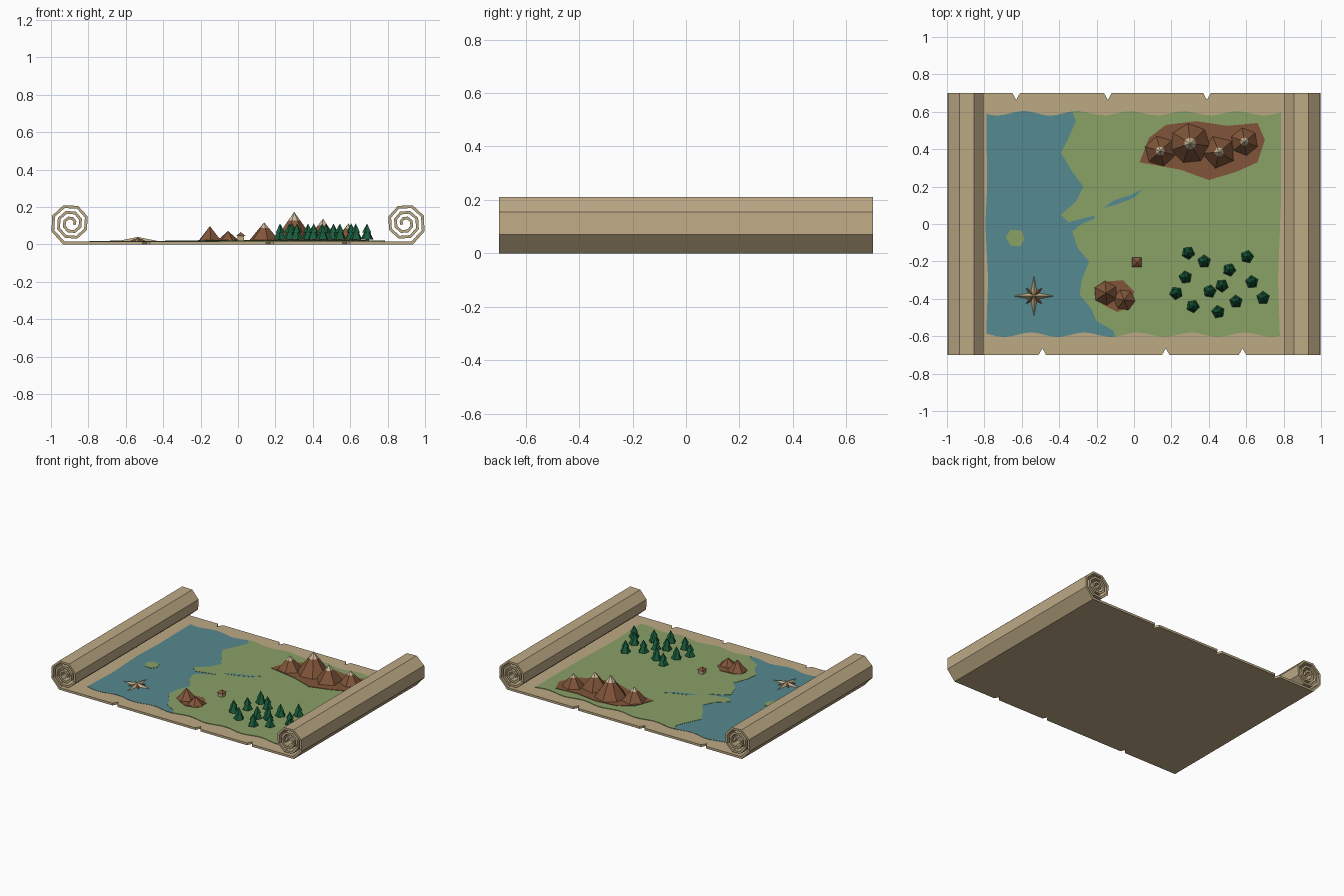
import bpy, bmesh, math, random
from mathutils import Matrix, Vector

random.seed(4)
if "Cube" in bpy.data.objects:
    bpy.data.objects.remove(bpy.data.objects["Cube"])


def material(name, rgb):
    mat = bpy.data.materials.new(name)
    mat.use_nodes = True
    color = [(c / 255) ** 2.2 for c in rgb] + [1]
    mat.diffuse_color = color
    mat.node_tree.nodes["Principled BSDF"].inputs["Base Color"].default_value = color
    return mat


PARCHMENT = material("parchment", (188, 168, 132))
WATER = material("sea blue", (86, 136, 142))
LAND = material("grass green", (136, 160, 102))
ROCK = material("rock brown", (128, 86, 60))
SNOW = material("pale peak", (205, 185, 155))
TREE = material("pine green", (30, 92, 62))
BARK = material("dark bark", (92, 66, 48))

THICK = 0.016      # sheet thickness
EDGE = 0.7         # half depth of the sheet
GROUND = 0.02      # top of the land plate


def finish(bm, name, *mats):
    bmesh.ops.recalc_face_normals(bm, faces=bm.faces)
    mesh = bpy.data.meshes.new(name)
    bm.to_mesh(mesh)
    bm.free()
    for mat in mats:
        mesh.materials.append(mat)
    obj = bpy.data.objects.new(name, mesh)
    bpy.context.collection.objects.link(obj)
    return obj


def plate(name, outline, bottom, top, mat):
    """Flat outline raised into a thin slab."""
    bm = bmesh.new()
    face = bm.faces.new([bm.verts.new((x, y, bottom)) for x, y in outline])
    new = bmesh.ops.extrude_face_region(bm, geom=[face], use_keep_orig=True)["geom"]
    verts = [v for v in new if isinstance(v, bmesh.types.BMVert)]
    bmesh.ops.translate(bm, vec=(0, 0, top - bottom), verts=verts)
    return finish(bm, name, mat)


def cone(bm, sides, r1, r2, z1, z2, x=0, y=0, turn=0, slot=0):
    place = Matrix.Translation((x, y, (z1 + z2) / 2)) @ Matrix.Rotation(turn, 4, "Z")
    verts = bmesh.ops.create_cone(bm, cap_ends=True, segments=sides, radius1=r1,
                                  radius2=r2, depth=z2 - z1, matrix=place)["verts"]
    for face in {f for v in verts for f in v.link_faces}:
        face.material_index = slot


# Sheet with torn notches along both long edges
SHEET_X = 0.935
front = [(-SHEET_X, -EDGE)]
for x in (-0.49, 0.17, 0.58):
    front += [(x - 0.02, -EDGE), (x, 0.035 - EDGE), (x + 0.02, -EDGE)]
front.append((SHEET_X, -EDGE))
back = [(SHEET_X, EDGE)]
for x in (0.39, -0.14, -0.63):
    back += [(x + 0.02, EDGE), (x, EDGE - 0.037), (x - 0.02, EDGE)]
back.append((-SHEET_X, EDGE))
plate("sheet", front + back, 0, THICK, PARCHMENT)


# Rolled ends: an eight-sided spiral strip, swept along y
def roll(name, side):
    outer, inner = [(SHEET_X, 0)], [(SHEET_X - 0.008, THICK)]
    for i in range(1, 23):
        angle = math.radians(-67.5 + 45 * i)
        radius = 0.117 - 0.0041 * i
        for path, r in ((outer, radius), (inner, radius - THICK)):
            path.append((0.893 + r * math.cos(angle), 0.113 + r * math.sin(angle)))
    bm = bmesh.new()
    rings = []
    for (ax, az), (bx, bz) in zip(outer, inner):
        rings.append([bm.verts.new((side * x, y, z)) for x, y, z in
                      ((ax, -EDGE, az), (ax, EDGE, az), (bx, EDGE, bz), (bx, -EDGE, bz))])
    for a, b in zip(rings, rings[1:]):
        for k in range(4):
            j = (k + 1) % 4
            bm.faces.new((a[k], a[j], b[j], b[k]))
    bm.faces.new(rings[0])
    bm.faces.new(rings[-1])
    finish(bm, name, PARCHMENT)


roll("left_roll", 1)
roll("right_roll", -1)


# Painted map: sea, land, river and island
def wavy(x1, x2, sign, steps=24):
    xs = [x1 + (x2 - x1) * i / steps for i in range(steps + 1)]
    return [(x, sign * (0.592 + 0.012 * math.sin(x * 22 + sign * 2))) for x in xs]


coast = [(-0.31, 0.55), (-0.35, 0.46), (-0.39, 0.38), (-0.33, 0.28), (-0.27, 0.2),
         (-0.31, 0.12), (-0.39, 0.05), (-0.35, 0.01), (-0.27, 0.03), (-0.21, 0.045),
         (-0.21, 0.03), (-0.28, 0), (-0.33, -0.04), (-0.3, -0.13), (-0.24, -0.2),
         (-0.28, -0.3), (-0.29, -0.38), (-0.23, -0.45), (-0.2, -0.52), (-0.11, -0.57)]
plate("sea", wavy(-0.79, -0.09, -1) + wavy(-0.09, -0.79, 1) + [(-0.785, 0.2), (-0.795, 0), (-0.78, -0.3)],
      THICK, 0.018, WATER)
plate("land", coast + wavy(-0.1, 0.78, -1) + [(0.77, -0.3), (0.785, 0.1)] + wavy(0.785, -0.33, 1),
      THICK, GROUND, LAND)
plate("river", [(-0.165, 0.085), (-0.09, 0.105), (0, 0.14), (0.05, 0.19), (-0.02, 0.155), (-0.11, 0.125)],
      GROUND, 0.021, WATER)
plate("island", [(-0.685, -0.07), (-0.66, -0.115), (-0.61, -0.12), (-0.585, -0.08), (-0.6, -0.035), (-0.66, -0.03)],
      THICK, GROUND, LAND)

# Mountains on rocky ground
plate("mountain_ground", [(0.03, 0.33), (0.08, 0.46), (0.17, 0.53), (0.33, 0.55), (0.5, 0.525), (0.66, 0.54),
                          (0.7, 0.45), (0.66, 0.33), (0.55, 0.28), (0.4, 0.235), (0.25, 0.29)],
      GROUND, 0.023, ROCK)
plate("hill_ground", [(-0.215, -0.37), (-0.17, -0.31), (-0.06, -0.3), (0, -0.36), (-0.01, -0.44),
                      (-0.09, -0.47), (-0.17, -0.43)], GROUND, 0.023, ROCK)


def mountain(name, x, y, radius, top, sides, snow=0.0):
    bm = bmesh.new()
    turn = random.uniform(0, 1)
    line = top - snow * (top - GROUND)
    cone(bm, sides, radius, radius * snow, GROUND, line, x, y, turn)
    if snow:
        cone(bm, sides, radius * snow, 0, line, top, x, y, turn, 1)
    finish(bm, name, ROCK, SNOW)


for i, spec in enumerate([(0.14, 0.39, 0.085, 0.118, 6), (0.3, 0.43, 0.11, 0.175, 7),
                          (0.455, 0.385, 0.092, 0.138, 5), (0.59, 0.44, 0.077, 0.112, 6)]):
    mountain(f"mountain_{i + 1}", *spec, snow=0.3)
mountain("large_hill", -0.15, -0.37, 0.067, 0.098, 6)
mountain("small_hill", -0.053, -0.405, 0.06, 0.072, 6)

# Pine forest: two stacked cones on a short trunk
bm = bmesh.new()
cone(bm, 5, 0.01, 0.01, THICK, 0.035, slot=1)
cone(bm, 5, 0.036, 0.012, 0.027, 0.075)
cone(bm, 5, 0.026, 0, 0.065, 0.112, turn=0.3)
pine = finish(bm, "pine_1", TREE, BARK)
spots = [(0.29, -0.155), (0.375, -0.2), (0.605, -0.175), (0.275, -0.285), (0.51, -0.245),
         (0.225, -0.37), (0.405, -0.36), (0.47, -0.33), (0.63, -0.31), (0.315, -0.44),
         (0.45, -0.47), (0.545, -0.415), (0.69, -0.395)]
for i, (x, y) in enumerate(spots):
    tree = pine
    if i:
        tree = bpy.data.objects.new(f"pine_{i + 1}", pine.data)
        bpy.context.collection.objects.link(tree)
    tree.location = (x, y, 0)
    tree.rotation_euler.z = random.uniform(0, math.tau)

# Hut with a pyramid roof
bm = bmesh.new()
cone(bm, 4, 0.025, 0.025, THICK, 0.046, 0.015, -0.205, math.pi / 4)
cone(bm, 4, 0.035, 0, 0.046, 0.066, 0.015, -0.205, math.pi / 4, 1)
finish(bm, "hut", PARCHMENT, ROCK)


# Compass rose: raised four-pointed stars
def star(name, reach, waist, height, turn, mat):
    bm = bmesh.new()
    centre = Vector((-0.535, -0.385, 0.018))
    rim = []
    for k in range(8):
        angle = turn + k * math.pi / 4
        r = waist if k % 2 else reach
        rim.append(bm.verts.new(centre + Vector((r * math.cos(angle), r * math.sin(angle), 0))))
    tip = bm.verts.new(centre + Vector((0, 0, height)))
    for a, b in zip(rim, rim[1:] + rim[:1]):
        bm.faces.new((a, b, tip))
    bm.faces.new(rim[::-1])
    finish(bm, name, mat)


star("compass_long_points", 0.11, 0.024, 0.022, 0, PARCHMENT)
star("compass_short_points", 0.062, 0.02, 0.018, math.pi / 4, ROCK)
